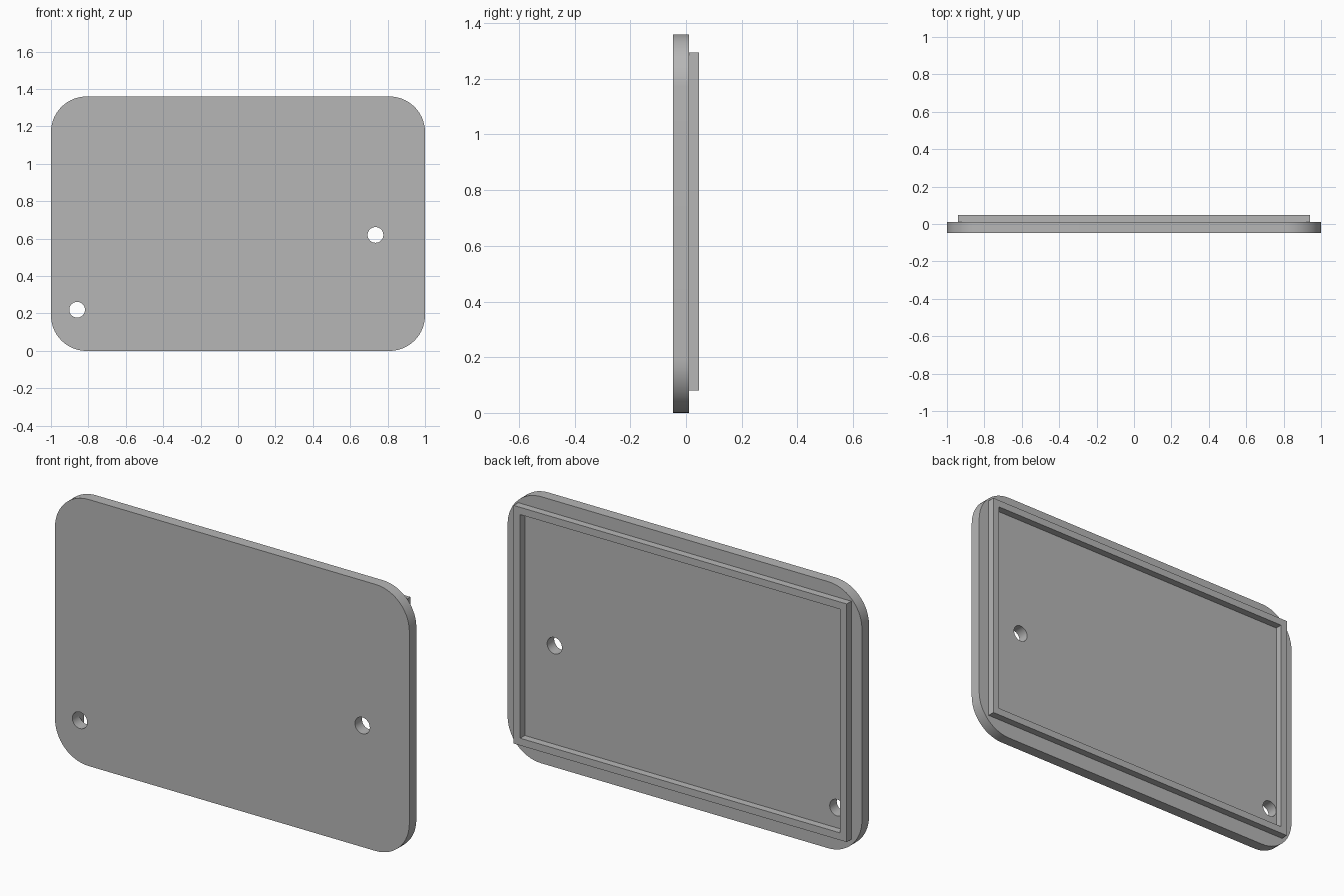
import bpy, bmesh
from math import sin, cos, pi, radians

cube = bpy.data.objects.get("Cube")
if cube:
    bpy.data.objects.remove(cube)

grey = bpy.data.materials.new("plain_grey")
grey.use_nodes = True
colour = (0.47, 0.47, 0.47, 1)
grey.diffuse_color = colour
grey.node_tree.nodes["Principled BSDF"].inputs["Base Color"].default_value = colour


def circle(x, z, r, n=40):
    return [(x + r * cos(2 * pi * i / n), z + r * sin(2 * pi * i / n)) for i in range(n)]


def rectangle(x0, x1, z0, z1):
    return [(x0, z0), (x1, z0), (x1, z1), (x0, z1)]


def rounded_rectangle(x0, x1, z0, z1, r, steps=14):
    centres = rectangle(x0 + r, x1 - r, z0 + r, z1 - r)
    points = []
    for corner, (cx, cz) in zip((2, 3, 0, 1), centres):
        for i in range(steps + 1):
            a = (corner + i / steps) * pi / 2
            points.append((cx + r * cos(a), cz + r * sin(a)))
    return points


def extruded_panel(name, loops, y0, y1):
    """Fill the first loop, leave the others open, and extrude from y0 to y1."""
    curve = bpy.data.curves.new(name, "CURVE")
    curve.dimensions = "2D"
    curve.fill_mode = "BOTH"
    curve.extrude = (y1 - y0) / 2
    for loop in loops:
        spline = curve.splines.new("POLY")
        spline.points.add(len(loop) - 1)
        for point, (x, z) in zip(spline.points, loop):
            point.co = (x, z, 0, 1)
        spline.use_cyclic_u = True
    obj = bpy.data.objects.new(name, curve)
    bpy.context.collection.objects.link(obj)
    obj.rotation_euler.x = pi / 2
    obj.location.y = (y0 + y1) / 2
    bpy.ops.object.select_all(action="DESELECT")
    obj.select_set(True)
    bpy.context.view_layer.objects.active = obj
    bpy.ops.object.convert(target="MESH")
    obj = bpy.context.object
    obj.name = name
    bpy.ops.object.transform_apply(location=True, rotation=True, scale=True)

    # Weld the caps to the walls
    bm = bmesh.new()
    bm.from_mesh(obj.data)
    bmesh.ops.remove_doubles(bm, verts=bm.verts, dist=0.0001)
    bmesh.ops.recalc_face_normals(bm, faces=bm.faces)
    bm.to_mesh(obj.data)
    bm.free()
    obj.data.materials.clear()
    obj.data.materials.append(grey)
    bpy.ops.object.shade_smooth_by_angle(angle=radians(30))
    return obj


# Rounded cover plate with two through holes
extruded_panel("cover_plate", [
    rounded_rectangle(-1, 1, 0, 1.36, 0.19),
    circle(-0.86, 0.22, 0.042),
    circle(0.735, 0.62, 0.042),
], -0.047, 0.01)

# Raised rectangular lip on the back
wall = 0.037
extruded_panel("locating_lip", [
    rectangle(-0.94, 0.94, 0.08, 1.295),
    rectangle(-0.94 + wall, 0.94 - wall, 0.08 + wall, 1.295 - wall),
], 0.01, 0.047)
